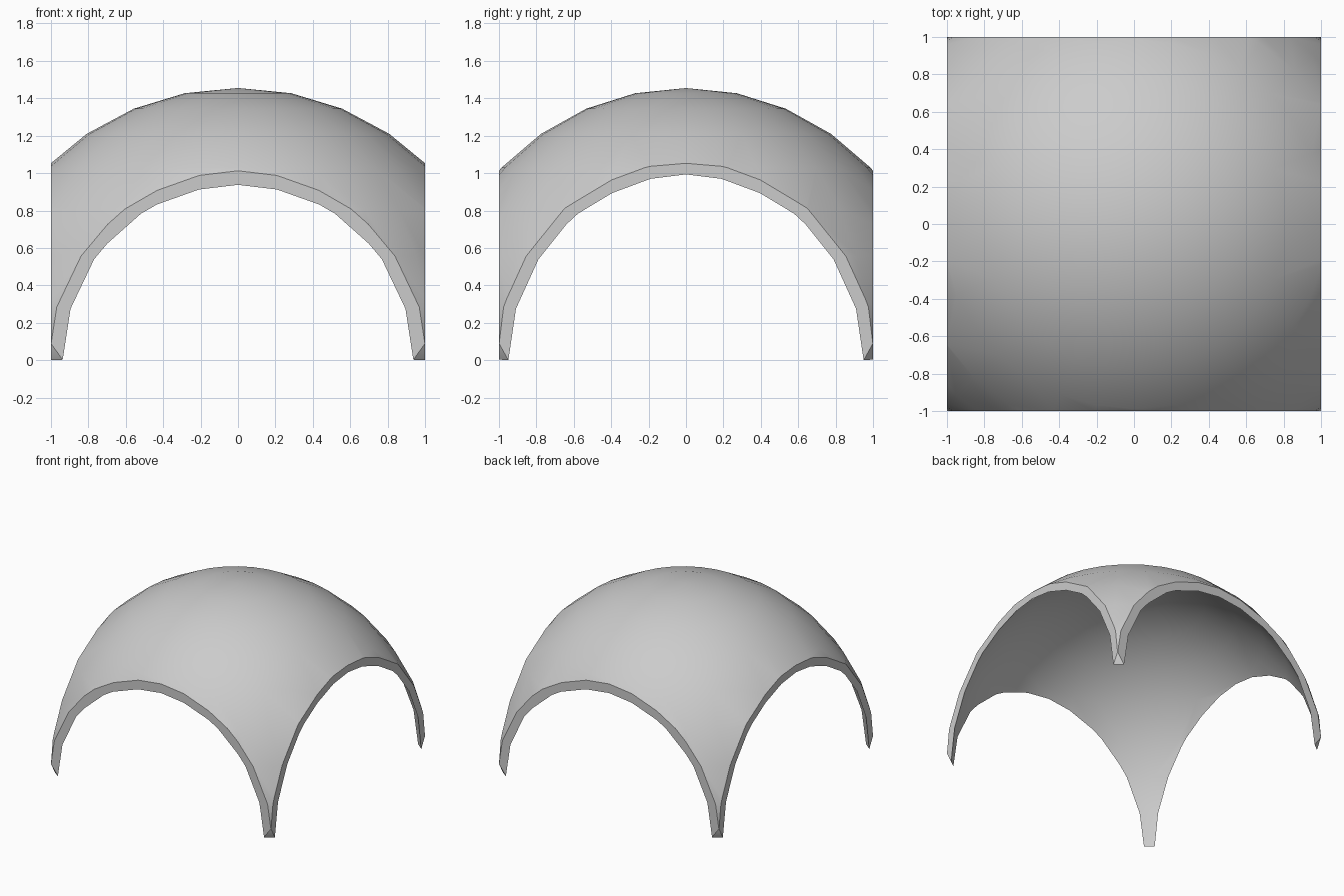
import bpy, bmesh
from mathutils import Vector

cube = bpy.data.objects.get("Cube")
if cube:
    bpy.data.objects.remove(cube, do_unlink=True)

OUTER = (1.455, 1.396, 1.455)   # ellipsoid radii
INNER = (1.41, 1.348, 1.41)


def ellipsoid(radii):
    bm = bmesh.new()
    bmesh.ops.create_uvsphere(bm, u_segments=32, v_segments=16, radius=1)
    bmesh.ops.scale(bm, vec=radii, verts=bm.verts[:])
    return bm


def trim(bm, point, normal):
    """Cut away everything beyond the plane and close the cut."""
    geom = bm.verts[:] + bm.edges[:] + bm.faces[:]
    bmesh.ops.bisect_plane(bm, geom=geom, dist=1e-5, plane_co=point,
                           plane_no=normal, clear_outer=True)
    rim = [e for e in bm.edges if e.is_boundary]
    bmesh.ops.holes_fill(bm, edges=rim, sides=0)


def add_object(name, bm):
    bmesh.ops.recalc_face_normals(bm, faces=bm.faces[:])
    mesh = bpy.data.meshes.new(name)
    bm.to_mesh(mesh)
    bm.free()
    ob = bpy.data.objects.new(name, mesh)
    bpy.context.collection.objects.link(ob)
    return ob


# Solid dome with a flat base and four upright sides
bm = ellipsoid(OUTER)
trim(bm, (0, 0, 0), (0, 0, -1))
for side in (-1, 1):
    trim(bm, (side, 0, 0), (side, 0, 0))
    trim(bm, (0, side, 0), (0, side, 0))

# Slanted undercut on the outer corner of each foot
for sx in (-1, 1):
    for sy in (-1, 1):
        tip = Vector((sx, sy, 0.09))
        a = Vector((sx * 0.935, sy, 0))
        b = Vector((sx, sy * 0.95, 0))
        normal = (a - tip).cross(b - tip)
        if normal.z > 0:
            normal.negate()
        trim(bm, tip, normal.normalized())
dome = add_object("arched_dome", bm)

# Hollow out the inside, which opens the arches
hollow = add_object("hollow_cutter", ellipsoid(INNER))
hollow.hide_render = True
cut = dome.modifiers.new("hollow", "BOOLEAN")
cut.operation = "DIFFERENCE"
cut.solver = "EXACT"
cut.object = hollow
bpy.ops.object.select_all(action="DESELECT")
dome.select_set(True)
bpy.context.view_layer.objects.active = dome
bpy.ops.object.modifier_apply(modifier=cut.name)
bpy.data.objects.remove(hollow, do_unlink=True)

# Plain grey material
grey = bpy.data.materials.new("light_grey")
grey.use_nodes = True
colour = (0.6, 0.6, 0.6, 1)
grey.diffuse_color = colour
grey.node_tree.nodes["Principled BSDF"].inputs["Base Color"].default_value = colour
dome.data.materials.clear()
dome.data.materials.append(grey)

bpy.ops.object.shade_smooth_by_angle()
